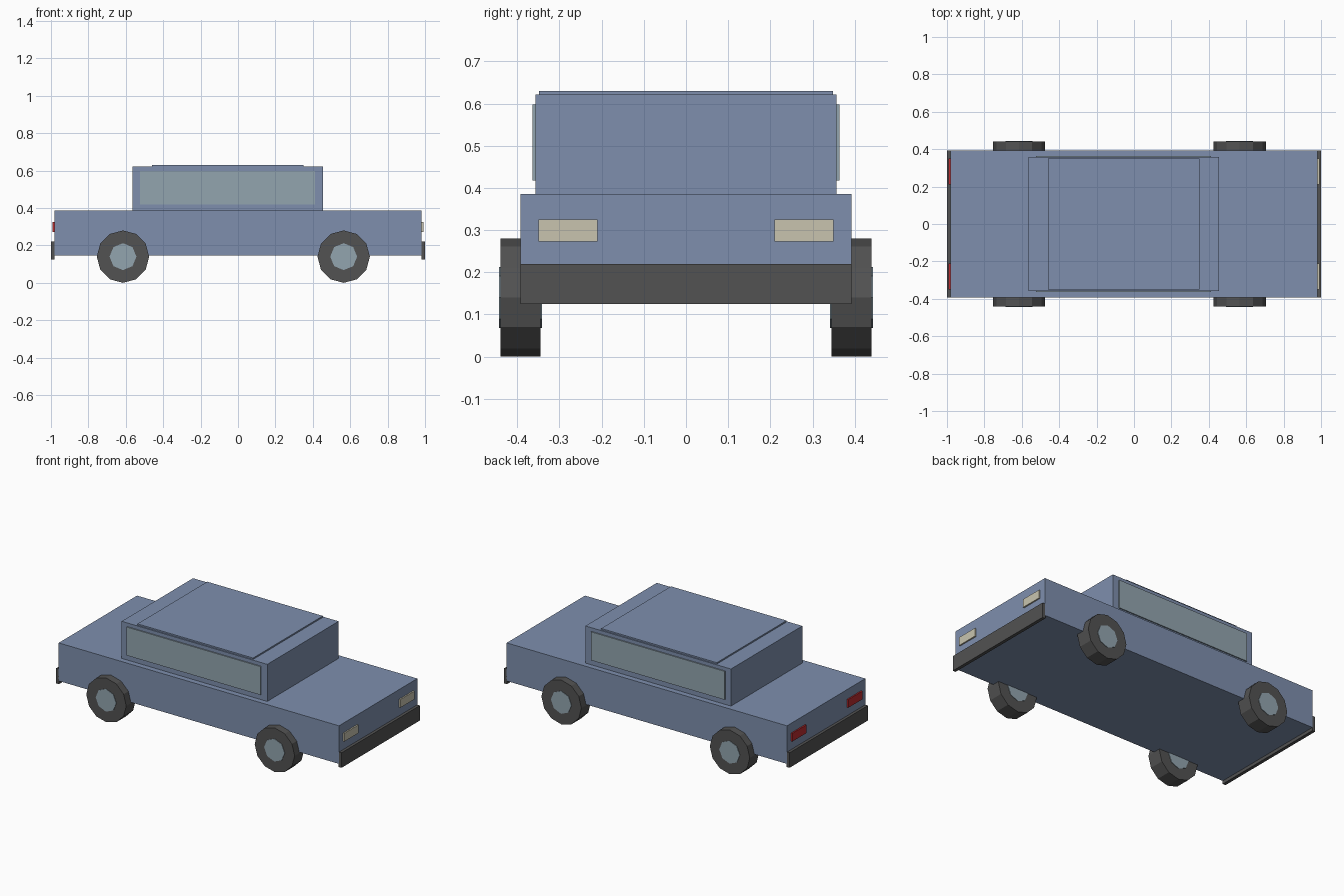
import bpy
import math

if "Cube" in bpy.data.objects:
    bpy.data.objects.remove(bpy.data.objects["Cube"], do_unlink=True)


def material(name, r, g, b):
    m = bpy.data.materials.new(name)
    m.use_nodes = True
    m.diffuse_color = (r, g, b, 1)
    m.node_tree.nodes["Principled BSDF"].inputs["Base Color"].default_value = (r, g, b, 1)
    return m


paint = material("blue paint", 0.21, 0.275, 0.42)
glass = material("grey glass", 0.29, 0.375, 0.43)
rubber = material("dark rubber", 0.085, 0.085, 0.085)
lamp = material("cream lamp", 0.58, 0.55, 0.43)
tail = material("red lamp", 0.50, 0.025, 0.03)


def box(name, mat, x, y, z):
    """Box filling the given (low, high) ranges."""
    spans = (x, y, z)
    bpy.ops.mesh.primitive_cube_add(size=1, location=[(a + b) / 2 for a, b in spans])
    ob = bpy.context.object
    ob.name = name
    ob.scale = [b - a for a, b in spans]
    bpy.ops.object.transform_apply(location=False, rotation=False, scale=True)
    ob.data.materials.append(mat)


def disc(name, mat, sides, radius, x, y, z):
    """Cylinder lying along y, with corners on the x and z axes."""
    bpy.ops.mesh.primitive_cylinder_add(
        vertices=sides, radius=radius, depth=y[1] - y[0],
        location=(x, (y[0] + y[1]) / 2, z), rotation=(math.pi / 2, 0, 0))
    ob = bpy.context.object
    ob.name = name
    ob.data.materials.append(mat)


def span(side, low, high):
    """Range mirrored to the chosen side."""
    return tuple(sorted((side * low, side * high)))


# Body shell, cabin and raised roof panel
box("body", paint, (-0.982, 0.982), (-0.392, 0.392), (0.145, 0.386))
box("cabin", paint, (-0.565, 0.455), (-0.357, 0.357), (0.38, 0.621))
box("roof_panel", paint, (-0.46, 0.35), (-0.349, 0.349), (0.615, 0.63))

# Side windows and wheels
for side, label in ((1, "back"), (-1, "front")):
    box("window_" + label, glass, (-0.525, 0.412), span(side, 0.35, 0.364), (0.418, 0.598))
    for x, end in ((0.565, "nose"), (-0.615, "tail")):
        disc(f"tyre_{end}_{label}", rubber, 12, 0.14, x, span(side, 0.345, 0.44), 0.14)
        disc(f"hub_{end}_{label}", glass, 8, 0.072, x, span(side, 0.342, 0.443), 0.14)

# Bumpers and lamps at both ends
for end, label, colour in ((1, "nose", lamp), (-1, "tail", tail)):
    box("bumper_" + label, rubber, span(end, 0.98, 1.0), (-0.392, 0.392), (0.125, 0.22))
    for side in (1, -1):
        box(f"lamp_{label}_{side}", colour, span(end, 0.975, 0.991),
            span(side, 0.21, 0.35), (0.273, 0.325))
